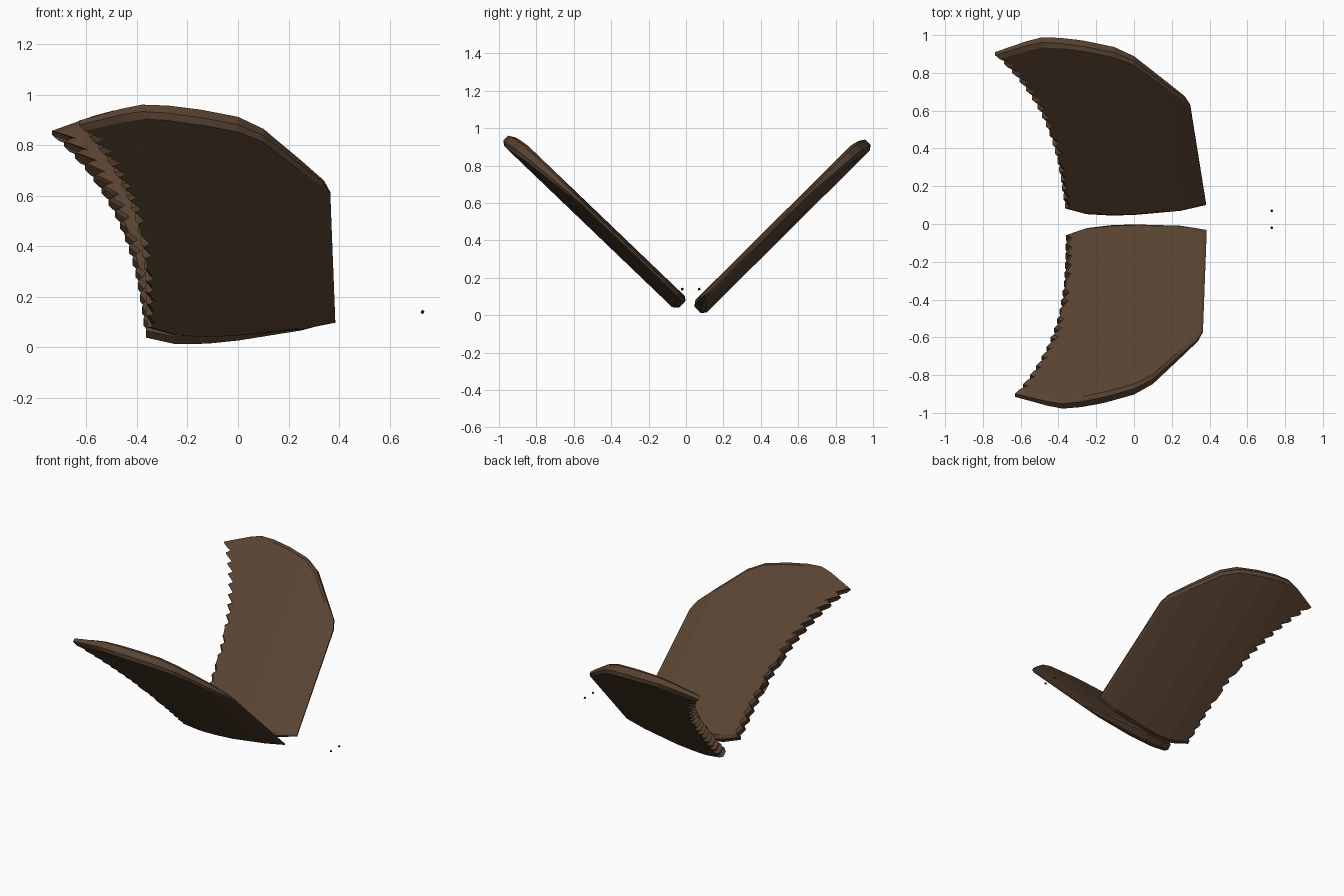
import bpy, bmesh
from mathutils import Vector

cube = bpy.data.objects.get("Cube")
if cube:
    bpy.data.objects.remove(cube, do_unlink=True)


def material(name, rgb):
    m = bpy.data.materials.new(name)
    m.use_nodes = True
    m.diffuse_color = (*rgb, 1)
    m.node_tree.nodes["Principled BSDF"].inputs["Base Color"].default_value = (*rgb, 1)
    return m


brown = material("feather brown", (0.10, 0.057, 0.032))
dark = material("dark brown", (0.02, 0.013, 0.01))


def finish(bm, name, mat):
    bmesh.ops.recalc_face_normals(bm, faces=bm.faces)
    mesh = bpy.data.meshes.new(name)
    bm.to_mesh(mesh)
    bm.free()
    mesh.materials.append(mat)
    obj = bpy.data.objects.new(name, mesh)
    bpy.context.collection.objects.link(obj)
    return obj


# Wing section across the chord: (chord x, underside height, upper height)
SECTION = [(-0.70, -0.005, 0.03), (-0.36, -0.02, 0.05), (-0.2, -0.02, 0.06),
           (0.0, -0.008, 0.07), (0.25, 0.02, 0.068), (0.385, 0.042, 0.055)]


def section_height(x, f):
    x = min(max(x, SECTION[0][0]), SECTION[-1][0])
    for (x0, b0, t0), (x1, b1, t1) in zip(SECTION, SECTION[1:]):
        if x <= x1:
            u = (x - x0) / (x1 - x0)
            low, high = b0 + (b1 - b0) * u, t0 + (t1 - t0) * u
            return low + (high - low) * f


# Plan outline as (chord x, span s): root, leading edge, then the feather teeth
ROOT_AND_LEAD = [(-0.36, 0.117), (-0.25, 0.07), (-0.12, 0.055), (0.0, 0.055),
                 (0.25, 0.069), (0.385, 0.094), (0.365, 0.835), (0.34, 0.9),
                 (0.1, 1.195), (0.0, 1.265), (-0.15, 1.315), (-0.28, 1.345),
                 (-0.38, 1.355), (-0.46, 1.335)]
TEETH = 17


def wing_outline():
    pts = list(ROOT_AND_LEAD)
    step = (1.273 - 0.117) / TEETH
    for i in range(TEETH):
        t = 1 - i / TEETH
        s = 0.117 + step * TEETH * t
        x = -0.363 - 0.267 * t ** 2.8
        pts.append((x, s))
        pts.append((x + 0.022 + 0.055 * t * t, s - step * 0.72))
    return pts


def make_wing(name, side, turn, out, up, origin):
    outline = wing_outline()
    centre = Vector((0.0, 0.65))
    bm = bmesh.new()
    # Stacked loops give a thick rim with bevelled top and bottom edges
    loops = []
    for f, scale in ((0, 0.965), (0.25, 1), (0.8, 1), (1, 0.965)):
        ring = []
        for p in outline:
            q = centre + (Vector(p) - centre) * scale
            ring.append(bm.verts.new((q.x, q.y, f)))
        loops.append(ring)
    n = len(outline)
    for a, b in zip(loops, loops[1:]):
        for i in range(n):
            j = (i + 1) % n
            bm.faces.new((a[i], a[j], b[j], b[i]))
    caps = [bm.faces.new(loops[0]), bm.faces.new(loops[-1])]
    bmesh.ops.triangulate(bm, faces=caps)
    # Creases where the section bends
    for x, _, _ in SECTION[1:-1]:
        bmesh.ops.bisect_plane(bm, geom=bm.verts[:] + bm.edges[:] + bm.faces[:],
                               plane_co=(x, 0, 0), plane_no=(1, 0, 0))
    # Curve the section, sweep the wing slightly and raise it
    for v in bm.verts:
        x, s, f = v.co
        h = section_height(x, f)
        x, s = x - turn * (s - 0.06), s + turn * x
        v.co = (x, side * (out * s - up * h) + origin[0],
                up * s + out * h + origin[1])
    return finish(bm, name, brown)


make_wing("right_wing", -1, 0.0, 0.72, 0.69, (0, 0))
make_wing("left_wing", 1, 0.087, 0.71, 0.705, (0.047, -0.02))

# Tiny beads ahead of the wings
for name, y in (("right_bead", -0.02), ("left_bead", 0.07)):
    bm = bmesh.new()
    bmesh.ops.create_icosphere(bm, subdivisions=1, radius=0.008)
    bead = finish(bm, name, dark)
    bead.location = (0.73, y, 0.14)
